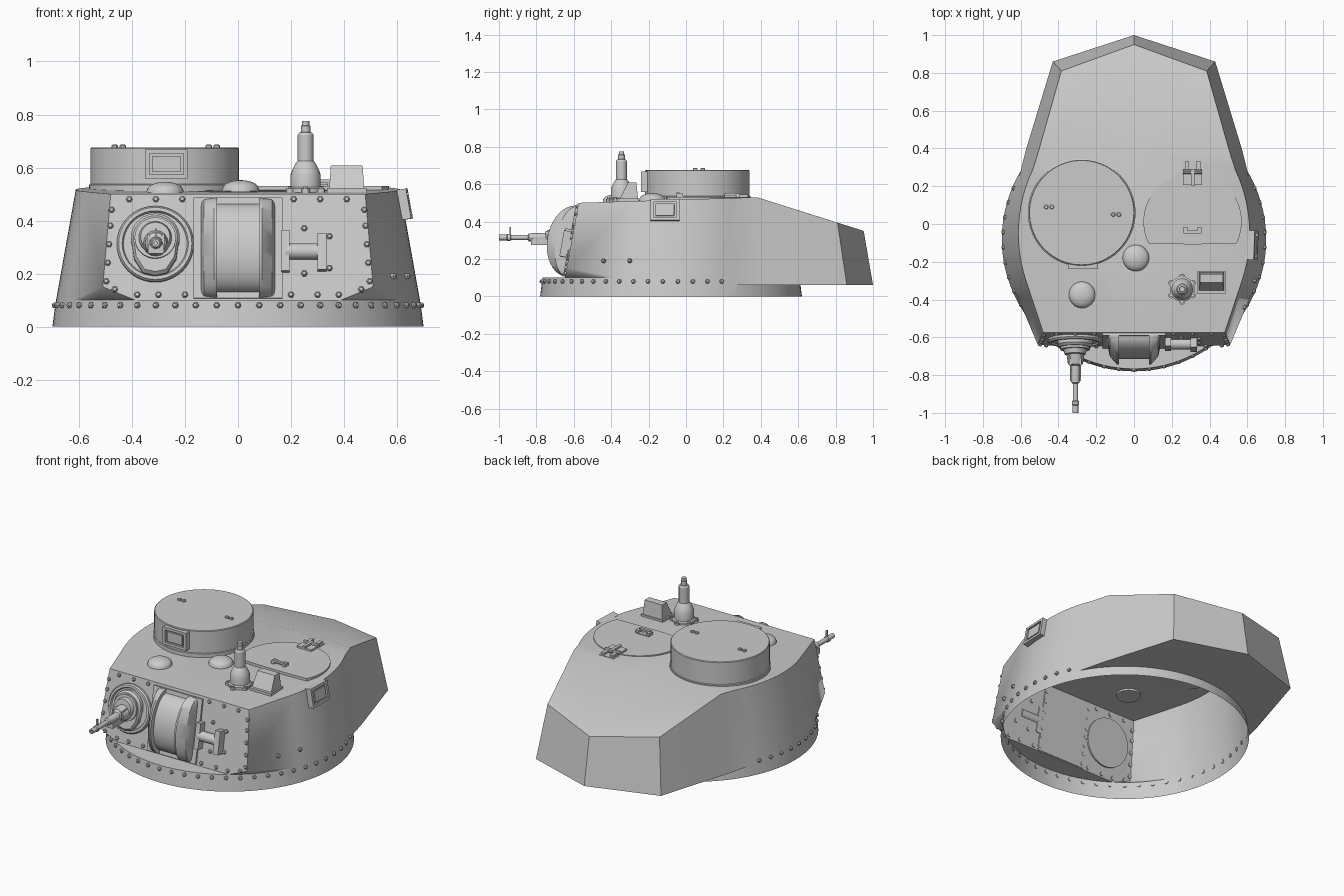
import bpy, bmesh
from math import sin, cos, pi, radians, asin
from mathutils import Vector, Matrix

if "Cube" in bpy.data.objects:
    bpy.data.objects.remove(bpy.data.objects["Cube"])

T = Matrix.Translation


def finish(name, bm, angle=30):
    bmesh.ops.remove_doubles(bm, verts=bm.verts, dist=0.0003)
    bmesh.ops.recalc_face_normals(bm, faces=bm.faces)
    me = bpy.data.meshes.new(name)
    bm.to_mesh(me)
    bm.free()
    ob = bpy.data.objects.new(name, me)
    bpy.context.collection.objects.link(ob)
    bpy.ops.object.select_all(action='DESELECT')
    ob.select_set(True)
    bpy.context.view_layer.objects.active = ob
    bpy.ops.object.shade_smooth_by_angle(angle=radians(angle))
    return ob


def face(bm, pts):
    bm.faces.new([bm.verts.new(p) for p in pts])


def loft(bm, rings):
    vs = [[bm.verts.new(p) for p in r] for r in rings]
    n = len(vs[0])
    for a, b in zip(vs, vs[1:]):
        for i in range(n):
            bm.faces.new((a[i], a[(i + 1) % n], b[(i + 1) % n], b[i]))
    bm.faces.new(vs[0])
    bm.faces.new(vs[-1])


def lathe(bm, prof, mat, n=32):
    loft(bm, [[mat @ Vector((r * cos(2 * pi * i / n), r * sin(2 * pi * i / n), z))
               for i in range(n)] for r, z in prof])


def prism(bm, pts, z0, z1, mat):
    loft(bm, [[mat @ Vector((x, y, z)) for x, y in pts] for z in (z0, z1)])


def box(bm, size, centre, mat=Matrix()):
    bmesh.ops.create_cube(bm, size=1, matrix=mat @ T(centre) @ Matrix.Diagonal((*size, 1)))


def frame(pos, normal, up=(0, 0, 1)):
    """Local z = surface normal, local y = up along the surface."""
    n = Vector(normal).normalized()
    x = Vector(up).cross(n).normalized()
    m = Matrix((x, n.cross(x), n)).transposed().to_4x4()
    m.translation = pos
    return m


def front_y(z): return -0.575 - (0.50 - z) * 0.18
def on_front(x, z): return frame((x, front_y(z), z), (0, -1, 0.18))
def roof_z(y): return 0.50 + (y + 0.575) * 0.0314
def on_roof(x, y): return T((x, y, roof_z(y)))
def arc(a, b, n): return [a + (b - a) * i / n for i in range(n + 1)]


# Turret shell: half of ring, walls, roof and floor, then mirrored
CY = -0.08


def ring_top(a):
    y = CY + 0.69 * sin(a)
    z = min(0.10, max(0.06, 0.10 - 0.04 * (y + 0.32) / 0.57))
    r = 0.70 - 0.13 * z
    return Vector((r * cos(a), CY + r * sin(a), z))


A1, A2, A3 = asin((front_y(0.1) - CY) / 0.687), radians(-20.4), radians(28.6)
front_arc, under_arc = arc(-pi / 2, A1, 10), arc(A1, A2, 8)
side_arc, back_arc = arc(A2, A3, 12), arc(A3, pi / 2, 14)
bm = bmesh.new()
angles = front_arc + under_arc[1:] + side_arc[1:] + back_arc[1:]
for a, b in zip(angles, angles[1:]):
    face(bm, [(0.70 * cos(a), CY + 0.70 * sin(a), 0), (0.70 * cos(b), CY + 0.70 * sin(b), 0),
              ring_top(b), ring_top(a)])
corner, toe = Vector((0.51, front_y(0.15), 0.15)), ring_top(A1)
upper = [Vector((0.48, front_y(0.5), 0.50))]
lower = [corner]
for a in side_arc:
    y = -0.05 + 0.70 * sin(a)
    upper.append(Vector((0.612 * cos(a), y, roof_z(y))))
    lower.append(ring_top(a))
upper += [Vector((0.507, 0.38, 0.53)), Vector((0.385, 0.81, 0.394)), Vector((0, 0.95, 0.35))]
lower += [Vector((0.57, 0.40, 0.06)), Vector((0.43, 0.86, 0.06)), Vector((0, 1.0, 0.06))]
for i in range(len(upper) - 1):
    face(bm, [lower[i], lower[i + 1], upper[i + 1], upper[i]])
face(bm, [(0, toe.y, 0.1), toe, corner, upper[0], (0, upper[0].y, 0.5)])
face(bm, [(0, toe.y, 0.1)] + [ring_top(a) for a in front_arc])
for a, b in zip(under_arc, under_arc[1:]):
    face(bm, [corner, ring_top(a), ring_top(b)])
face(bm, upper[:-2] + [Vector((0, 0.38, 0.53)), Vector((0, upper[0].y, 0.5))])
face(bm, upper[-3:] + [Vector((0, 0.38, 0.53))])
face(bm, [ring_top(a) for a in reversed(back_arc)] + lower[-3:])
bmesh.ops.mirror(bm, geom=bm.verts[:] + bm.edges[:] + bm.faces[:], axis='X', merge_dist=0.0003)
finish("turret_shell", bm, 25)

# Rivets on ring, front plate and right wall
bm = bmesh.new()
spots = []
for i in range(-17, 18):
    a = -pi / 2 + i * 0.116
    spots.append(frame((0.69 * cos(a), CY + 0.69 * sin(a), 0.08), (cos(a), sin(a), 0.13)))
fp = [(s * x, z) for s in (-1, 1) for x, z in
      [(0.21, .48), (0.31, .48), (0.41, .48), (0.155, .13), (0.155, .19), (0.155, .24), (0.155, .29),
       (0.155, .34), (0.155, .40), (0.155, .46), (0.20, .12), (0.30, .12), (0.38, .12), (0.465, .14)]
      + [(0.497 - 0.075 * (z - 0.17), z) for z in (.17, .24, .31, .38, .44)]]
fp += [(.25, .37), (.345, .34), (.345, .22), (.25, .20)]
spots += [on_front(x, z) for x, z in fp]
spots += [frame((0.585, -0.44, 0.19), (1, -0.38, 0.17)), frame((0.637, -0.30, 0.19), (1, -0.36, 0.17))]
for m in spots:
    lathe(bm, [(0.012, -0.006), (0.012, 0.006), (0.007, 0.012)], m, 6)
finish("rivets", bm)

# Bulged gun shield with a sunken middle strip, lofted across x
bm = bmesh.new()
N, U = Vector((0, -0.984, 0.177)), Vector((0, 0.177, 0.984))
mid = Vector((0, front_y(0.295), 0.295))
half = [(-0.14, 0.02, 0.18), (-0.128, 0.085, 0.187), (-0.09, 0.13, 0.192), (-0.08, 0.13, 0.192), (-0.08, 0.10, 0.17)]
secs = half + [(-x, s, h) for x, s, h in reversed(half)]
loft(bm, [[mid + Vector((x, 0, 0)) + U * h * cos(pi * i / 20) + N * s * sin(pi * i / 20)
           for i in range(21)] for x, s, h in secs])
box(bm, (0.335, 0.385, 0.016), (0, 0, 0.004), on_front(0, 0.295))
finish("gun_shield", bm)

# Gun sight mount beside the shield
bm = bmesh.new()
m = on_front(0.25, 0.28)
box(bm, (0.03, 0.155, 0.05), (-0.07, 0, 0.02), m)
box(bm, (0.035, 0.14, 0.05), (0.067, -0.004, 0.025), m)
lathe(bm, [(0.03, -0.07), (0.03, 0.06)], m @ T((0, 0, 0.02)) @ Matrix.Rotation(pi / 2, 4, 'Y'), 16)
finish("sight_mount", bm)

# Machine gun mount: collar, pear-shaped plate and ball
bm = bmesh.new()
m = on_front(-0.312, 0.31)
lathe(bm, [(0.145, -0.01), (0.145, 0.012), (0.138, 0.022), (0.125, 0.022), (0.12, 0.012)], m, 40)
pear = [(0.092 * cos(a), 0.02 + 0.092 * sin(a)) for a in arc(radians(-20), radians(200), 22)]
pear += [(-0.08, -0.06), (-0.045, -0.115), (0, -0.125), (0.045, -0.115), (0.08, -0.06)]
loft(bm, [[m @ Vector((x * k, y * k, z)) for x, y in pear] for k, z in ((1, 0), (1, 0.035), (0.9, 0.048))])
lathe(bm, [(0.078, 0.04), (0.078, 0.06), (0.062, 0.06), (0.055, 0.085)], m @ T((0, 0.015, 0)))
finish("machine_gun_mount", bm)

# Machine gun barrel with jacket and front sight
bm = bmesh.new()
m = frame((-0.31, 0, 0.315), (0, -1, 0))
lathe(bm, [(0.055, 0.64), (0.04, 0.74), (0.025, 0.75), (0.022, 0.84), (0.014, 0.845), (0.014, 0.935),
           (0.019, 0.938), (0.019, 0.955), (0.015, 0.96), (0.015, 1.0), (0.007, 1.0), (0.007, 0.96)], m, 16)
box(bm, (0.06, 0.035, 0.18), (0, -0.022, 0.74), m)
for x in (-0.027, 0.027):
    box(bm, (0.012, 0.06, 0.1), (x, 0.005, 0.70), m)
box(bm, (0.008, 0.045, 0.01), (0, 0.033, 0.94), m)
finish("machine_gun", bm)

# Cupola drum with top bolts
bm = bmesh.new()
lathe(bm, [(0.285, 0.51), (0.285, 0.535), (0.28, 0.537), (0.28, 0.672), (0.276, 0.676)], T((-0.277, 0.06, 0)), 64)
for x, y in ((-0.465, 0.09), (-0.435, 0.09), (-0.11, 0.05), (-0.08, 0.05)):
    lathe(bm, [(0.012, 0.67), (0.012, 0.683), (0.008, 0.686)], T((x, y, 0)), 12)
finish("cupola", bm)


# Framed vision ports: cupola front and right wall
def port(name, m, w, h, d):
    bm = bmesh.new()
    t = 0.016
    box(bm, (w, h, d), (0, 0, 0), m)
    for s in (-1, 1):
        box(bm, (t, h, 0.014), (s * (w - t) / 2, 0, d / 2 + 0.005), m)
        box(bm, (w, t, 0.014), (0, s * (h - t) / 2, d / 2 + 0.005), m)
    box(bm, (w - 0.055, h - 0.05, 0.012), (0, 0, d / 2 + 0.004), m)
    finish(name, bm)


port("cupola_vision_port", frame((-0.27, -0.205, 0.613), (0, -1, 0)), 0.16, 0.11, 0.045)
port("side_vision_port", frame((0.62, -0.112, 0.46), (1, -0.04, 0.18)), 0.155, 0.115, 0.03)

# Domed roof covers
bm = bmesh.new()
for x, y in ((-0.275, -0.375), (0.01, -0.18)):
    lathe(bm, [(0.07, -0.01), (0.07, 0.004)] + [(0.069 * cos(a), 0.006 + 0.034 * sin(a))
          for a in arc(0, 1.5, 7)], on_roof(x, y))
finish("roof_domes", bm, 40)

# Roof hatch with hinge and handle
bm = bmesh.new()
pts = [(0.26 * cos(a), 0.26 * sin(a)) for a in arc(radians(-26), radians(206), 44)]
pts += [(-0.12, -0.118), (0, -0.12), (0.12, -0.118)]
m = on_roof(0.31, 0.012)
prism(bm, pts, -0.005, 0.012, m)
box(bm, (0.1, 0.06, 0.014), (0, 0.225, 0.016), m)
box(bm, (0.1, 0.05, 0.014), (0, 0.305, 0.006), m)
for x in (-0.03, 0.03):
    box(bm, (0.022, 0.07, 0.016), (x, 0.285, 0.018), m)
box(bm, (0.018, 0.09, 0.012), (0, 0.235, 0.028), m)
lathe(bm, [(0.012, -0.05), (0.012, 0.05)], m @ T((0, 0.265, 0.022)) @ Matrix.Rotation(pi / 2, 4, 'Y'), 10)
box(bm, (0.075, 0.016, 0.012), (0, -0.055, 0.03), m)
for x in (-0.037, 0.037):
    box(bm, (0.02, 0.035, 0.026), (x, -0.045, 0.018), m)
box(bm, (0.09, 0.025, 0.006), (0, -0.035, 0.014), m)
finish("roof_hatch", bm)

# Signal post with lugged base
bm = bmesh.new()
m = on_roof(0.255, -0.345)
lathe(bm, [(0.066, -0.01), (0.066, 0.014), (0.057, 0.02), (0.057, 0.065), (0.05, 0.085), (0.038, 0.108),
           (0.03, 0.118), (0.03, 0.215), (0.024, 0.224), (0.018, 0.226), (0.018, 0.25), (0.014, 0.252),
           (0.014, 0.268)], m, 24)
for i in range(6):
    r = m @ Matrix.Rotation(i * pi / 3 + pi / 6, 4, 'Z')
    lathe(bm, [(0.016, -0.005), (0.016, 0.014)], r @ T((0.066, 0, 0)), 12)
    lathe(bm, [(0.009, 0.01), (0.009, 0.022)], r @ T((0.068, 0, 0)), 6)
finish("signal_post", bm)

# Wedge-shaped periscope cover
bm = bmesh.new()
m = on_roof(0.41, -0.31)
box(bm, (0.15, 0.12, 0.022), (0, 0, 0.003), m)
loft(bm, [[m @ Vector(p) for p in ((-w, y0, z), (w, y0, z), (w, y1, z), (-w, y1, z))]
          for w, y0, y1, z in ((0.066, -0.045, 0.054, 0.01), (0.06, 0.0, 0.045, 0.1))])
finish("periscope_cover", bm)
